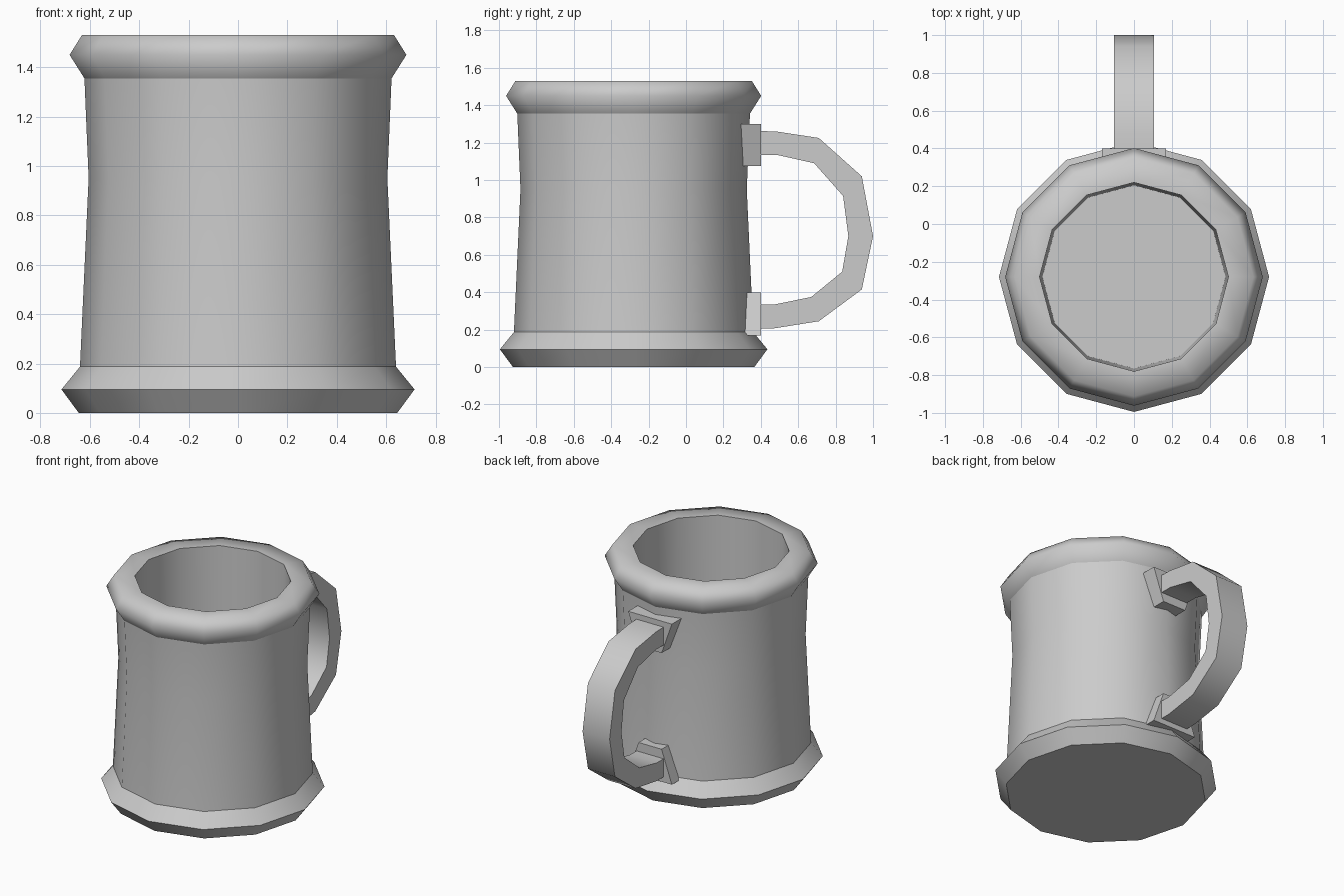
import bpy, bmesh, math

if "Cube" in bpy.data.objects:
    bpy.data.objects.remove(bpy.data.objects["Cube"])

SIDES = 12
CENTRE_Y = -0.28


def finish(name, bm, limit=70):
    """Smooth shading with sharp creases; caps (n-gons) stay flat."""
    bmesh.ops.remove_doubles(bm, verts=bm.verts, dist=1e-5)
    bmesh.ops.recalc_face_normals(bm, faces=bm.faces)
    for f in bm.faces:
        f.smooth = len(f.verts) <= 4
    for e in bm.edges:
        e.smooth = (len(e.link_faces) == 2
                    and e.calc_face_angle(0) < math.radians(limit)
                    and all(f.smooth for f in e.link_faces))
    mesh = bpy.data.meshes.new(name)
    bm.to_mesh(mesh)
    bm.free()
    obj = bpy.data.objects.new(name, mesh)
    bpy.context.collection.objects.link(obj)
    return obj


def lathe(name, profile, cap=None, inward=False):
    """Revolve (radius, z) points; cap = index of a ring to close."""
    bm = bmesh.new()
    rings = [[bm.verts.new((r * math.cos(2 * math.pi * i / SIDES),
                            CENTRE_Y + r * math.sin(2 * math.pi * i / SIDES), z))
              for i in range(SIDES)] for r, z in profile]
    for a, b in zip(rings, rings[1:]):
        for i in range(SIDES):
            j = (i + 1) % SIDES
            bm.faces.new((a[i], a[j], b[j], b[i]))
    if cap is not None:
        bm.faces.new(rings[cap])
    obj = finish(name, bm)
    # open shells: make sure the first band faces away from the axis
    p = obj.data.polygons[0]
    if p.normal.x * p.center.x + p.normal.y * (p.center.y - CENTRE_Y) < 0:
        obj.data.flip_normals()
    return obj


# Mug: base ring with underside, waisted wall, rim with hollow interior
lathe("base_ring", [(0.645, 0), (0.715, 0.095), (0.64, 0.187)], cap=0)
lathe("mug_wall", [(0.64, 0.187), (0.605, 0.95), (0.622, 1.355)])
lathe("rim_and_interior", [(0.622, 1.355), (0.682, 1.45), (0.632, 1.53),
                           (0.50, 1.53), (0.485, 0.12)], cap=4)

# Handle: strap with rectangular section following a C curve
outer = [(0.38, 1.262), (0.48, 1.26), (0.71, 1.225), (0.94, 1.02), (1.0, 0.70),
         (0.94, 0.415), (0.71, 0.245), (0.47, 0.207), (0.38, 0.207)]
inner = [(0.38, 1.135), (0.485, 1.135), (0.685, 1.09), (0.84, 0.915), (0.868, 0.70),
         (0.835, 0.51), (0.67, 0.375), (0.475, 0.335), (0.38, 0.335)]
W = 0.105
bm = bmesh.new()
loops = [[bm.verts.new(v) for v in ((-W, *o), (W, *o), (W, *i), (-W, *i))]
         for o, i in zip(outer, inner)]
for a, b in zip(loops, loops[1:]):
    for k in range(4):
        bm.faces.new((a[k], a[(k + 1) % 4], b[(k + 1) % 4], b[k]))
bm.faces.new(loops[0])
bm.faces.new(loops[-1])
finish("handle", bm)


# Mounting plates: tapered blocks, wide edge facing away from the grip
def plate(name, z_wide, z_narrow):
    bm = bmesh.new()
    outline = [(-0.17, z_wide), (0.17, z_wide), (0.09, z_narrow), (-0.09, z_narrow)]
    back, front = [[bm.verts.new((x, y, z)) for x, z in outline] for y in (0.28, 0.40)]
    bm.faces.new(back)
    bm.faces.new(front)
    for k in range(4):
        n = (k + 1) % 4
        bm.faces.new((back[k], back[n], front[n], front[k]))
    finish(name, bm, 30)


plate("upper_plate", 1.30, 1.075)
plate("lower_plate", 0.17, 0.398)
